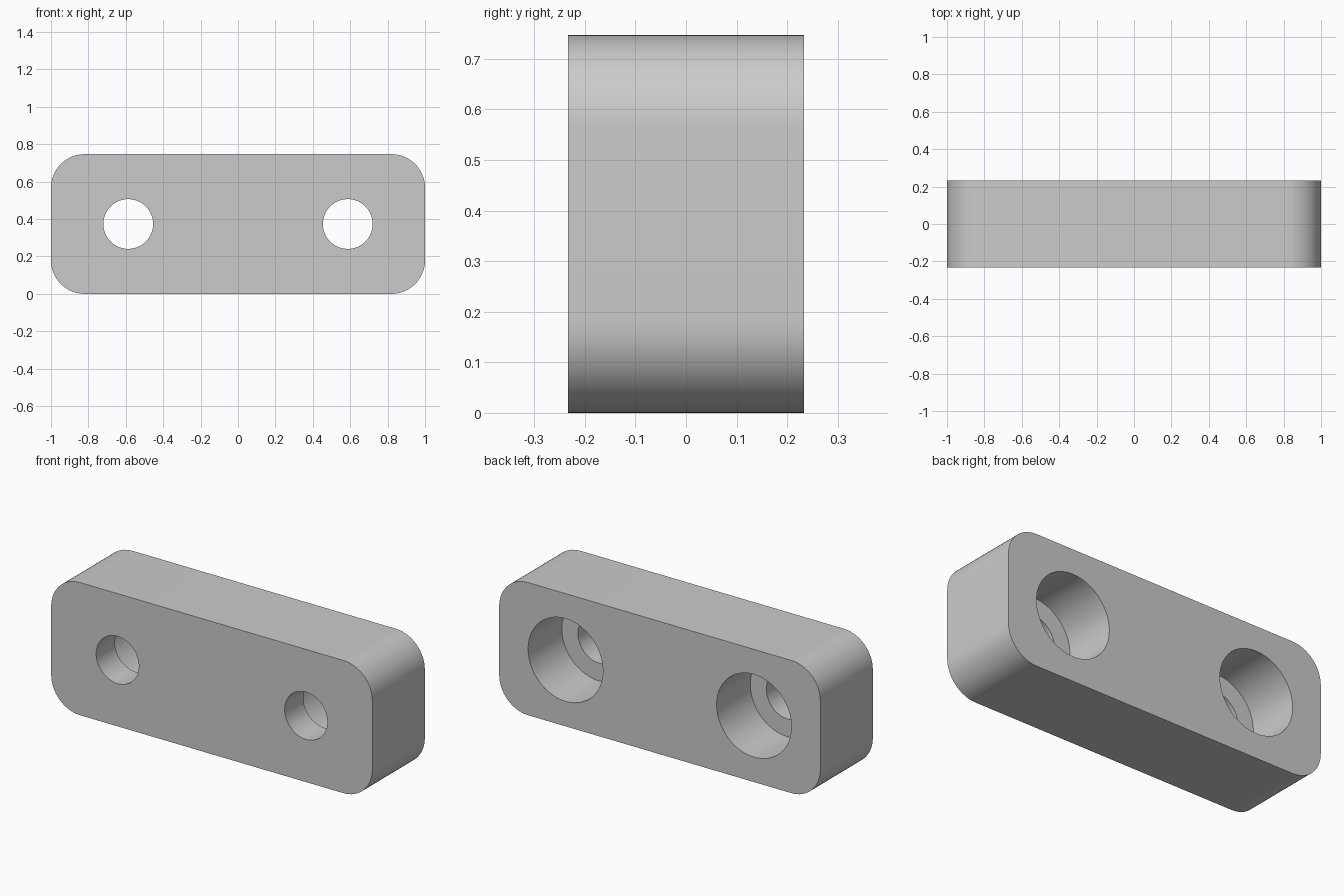
import bpy
import bmesh
from math import radians
from mathutils import Matrix, Vector

LENGTH, DEPTH, HEIGHT = 2.0, 0.467, 0.747
CORNER = 0.18
HOLE_X, HOLE_R = 0.587, 0.133
BORE_R, BORE_DEPTH = 0.233, 0.3

cube = bpy.data.objects.get("Cube")
if cube:
    bpy.data.objects.remove(cube, do_unlink=True)

grey = bpy.data.materials.new("plain grey")
grey.use_nodes = True
colour = (0.6, 0.6, 0.6, 1)
grey.diffuse_color = colour
grey.node_tree.nodes["Principled BSDF"].inputs["Base Color"].default_value = colour


def make_object(name, bm):
    mesh = bpy.data.meshes.new(name)
    bm.to_mesh(mesh)
    bm.free()
    mesh.materials.append(grey)
    obj = bpy.data.objects.new(name, mesh)
    bpy.context.collection.objects.link(obj)
    return obj


def make_cutter(name, x, radius, y_start, y_end):
    bm = bmesh.new()
    bmesh.ops.create_cone(
        bm, cap_ends=True, segments=64, radius1=radius, radius2=radius,
        depth=y_end - y_start,
        matrix=Matrix.Translation((x, (y_start + y_end) / 2, HEIGHT / 2))
        @ Matrix.Rotation(radians(90), 4, "X"))
    obj = make_object(name, bm)
    obj.hide_render = True
    return obj


# Block with four rounded corners, seen from the front
bm = bmesh.new()
bmesh.ops.create_cube(bm, size=1)
bmesh.ops.scale(bm, vec=Vector((LENGTH, DEPTH, HEIGHT)), verts=bm.verts)
bmesh.ops.translate(bm, vec=Vector((0, 0, HEIGHT / 2)), verts=bm.verts)
corners = [e for e in bm.edges
           if abs(e.verts[0].co.y - e.verts[1].co.y) > DEPTH / 2]
bmesh.ops.bevel(bm, geom=corners, offset=CORNER, segments=16,
                profile=0.5, affect="EDGES")
block = make_object("mounting_block", bm)

# Through holes, with wide counterbores sunk from the back
cutters = []
for side, x in (("left", HOLE_X), ("right", -HOLE_X)):
    cutters += [
        make_cutter(side + "_hole_cutter", x, HOLE_R, -DEPTH, DEPTH),
        make_cutter(side + "_bore_cutter", x, BORE_R,
                    DEPTH / 2 - BORE_DEPTH, DEPTH),
    ]

bpy.ops.object.select_all(action="DESELECT")
bpy.context.view_layer.objects.active = block
block.select_set(True)
for cutter in cutters:
    cut = block.modifiers.new(cutter.name, "BOOLEAN")
    cut.operation = "DIFFERENCE"
    cut.solver = "EXACT"
    cut.object = cutter
    bpy.ops.object.modifier_apply(modifier=cut.name)
for cutter in cutters:
    bpy.data.objects.remove(cutter, do_unlink=True)

bpy.ops.object.shade_smooth_by_angle(angle=radians(30))
